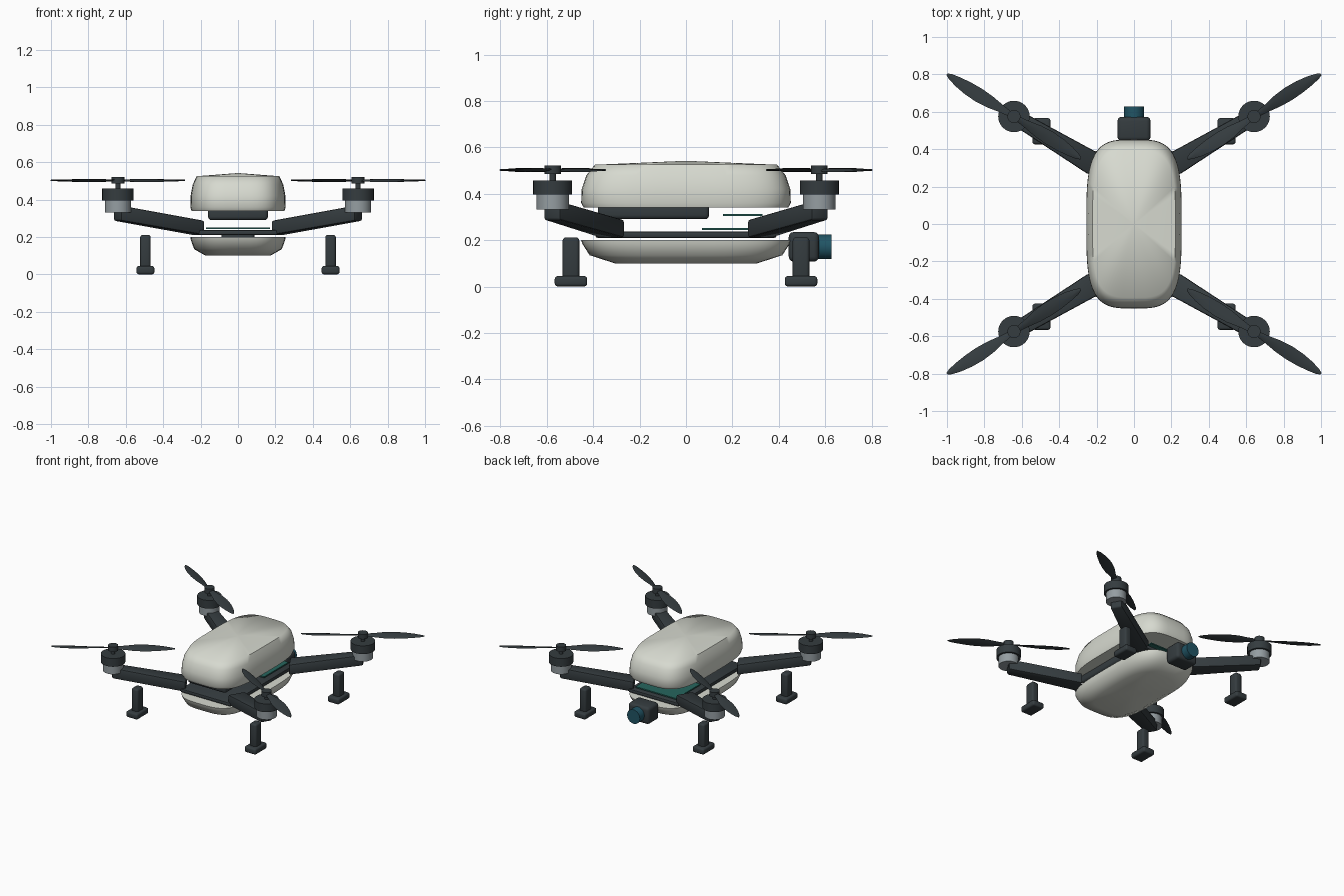
import bpy, bmesh
from math import pi, cos, sin, radians, copysign, atan2
from mathutils import Vector, Matrix

if "Cube" in bpy.data.objects:
    bpy.data.objects.remove(bpy.data.objects["Cube"])

def material(name, rgb):
    m = bpy.data.materials.new(name)
    m.diffuse_color = (*rgb, 1)
    m.use_nodes = True
    m.node_tree.nodes["Principled BSDF"].inputs["Base Color"].default_value = m.diffuse_color
    return m

SHELL = material("shell_white", (0.68, 0.70, 0.63))
DARK = material("dark_plastic", (0.035, 0.045, 0.05))
METAL = material("motor_metal", (0.30, 0.34, 0.36))
BOARD = material("board_teal", (0.02, 0.13, 0.11))
LENS = material("lens_blue", (0.015, 0.09, 0.13))

def finish(name, bm, mat, angle=40):
    bmesh.ops.recalc_face_normals(bm, faces=bm.faces)
    me = bpy.data.meshes.new(name)
    bm.to_mesh(me)
    bm.free()
    me.shade_smooth()
    me.set_sharp_from_angle(angle=radians(angle))
    me.materials.append(mat)
    ob = bpy.data.objects.new(name, me)
    bpy.context.collection.objects.link(ob)
    return ob

def bevel_all(bm, width, segs):
    bmesh.ops.bevel(bm, geom=bm.edges[:], offset=width, segments=segs,
                    affect='EDGES', profile=0.5)

def box(name, lo, hi, mat, bevel=0.0, segs=2):
    lo, hi = Vector(lo), Vector(hi)
    bm = bmesh.new()
    bmesh.ops.create_cube(bm, size=1)
    for v in bm.verts:
        v.co = (lo + hi) / 2 + v.co * (hi - lo)
    if bevel:
        bevel_all(bm, bevel, segs)
    return finish(name, bm, mat)

def cylinder(name, center, r, depth, mat, axis='Z'):
    bm = bmesh.new()
    m = Matrix.Translation(center)
    if axis == 'Y':
        m = m @ Matrix.Rotation(pi / 2, 4, 'X')
    bmesh.ops.create_cone(bm, cap_ends=True, segments=32, radius1=r, radius2=r,
                          depth=depth, matrix=m)
    return finish(name, bm, mat)

def loft(bm, rings, closed_ends=True):
    rows = [[bm.verts.new(p) for p in ring] for ring in rings]
    n = len(rows[0])
    for a, b in zip(rows, rows[1:]):
        for i in range(n):
            bm.faces.new((a[i], a[(i + 1) % n], b[(i + 1) % n], b[i]))
    if closed_ends:
        bm.faces.new(rows[0])
        bm.faces.new(rows[-1])
    return rows

# Superellipse shell: (scale, z) rings, closed with fans at both ends
def shell(name, profile, z_bottom, z_top, power=3.6, n=64):
    def ring(s, z):
        pts = []
        for i in range(n):
            c, d = cos(2 * pi * i / n), sin(2 * pi * i / n)
            pts.append((0.255 * s * copysign(abs(c) ** (2 / power), c),
                        0.452 * s * copysign(abs(d) ** (2 / power), d), z))
        return pts
    bm = bmesh.new()
    rows = loft(bm, [ring(*p) for p in profile], False)
    for row, z in ((rows[0], z_bottom), (rows[-1], z_top)):
        tip = bm.verts.new((0, 0, z))
        for i in range(n):
            bm.faces.new((row[i], row[(i + 1) % n], tip))
    return finish(name, bm, SHELL, 60)

shell("upper_shell", [(0.975, 0.34), (1, 0.36), (0.995, 0.42), (0.95, 0.48),
                      (0.87, 0.525)], 0.34, 0.542)
shell("lower_shell", [(0.68, 0.10), (0.92, 0.135), (0.99, 0.185), (1, 0.20)], 0.10, 0.20)

# Inner frame, battery and circuit boards
box("frame_plate", (-0.21, -0.39, 0.21), (0.21, 0.39, 0.237), DARK, 0.008)
box("battery", (-0.16, -0.38, 0.29), (0.16, 0.10, 0.36), DARK, 0.018, 3)
box("main_board", (-0.17, 0.07, 0.243), (0.17, 0.36, 0.252), BOARD)
box("upper_board", (-0.12, 0.16, 0.305), (0.12, 0.33, 0.313), BOARD)

# Camera
box("camera_body", (-0.088, 0.443, 0.107), (0.088, 0.573, 0.235), DARK, 0.022, 3)
cylinder("camera_lens", (0, 0.595, 0.171), 0.053, 0.065, LENS, 'Y')

# Tapered arm running outward and upward to the motor
def arm(name, sx, sy):
    a, b = Vector((0.21, 0.318, 0)), Vector((0.645, 0.578, 0))
    d = (b - a).normalized()
    side = Vector((-d.y, d.x, 0))
    rings = []
    for p, w, z0, z1 in ((a, 0.063, 0.21, 0.287), (b, 0.042, 0.287, 0.368)):
        ring = [p + side * s * w + Vector((0, 0, z))
                for s, z in ((-1, z0), (1, z0), (1, z1), (-1, z1))]
        rings.append([(q.x * sx, q.y * sy, q.z) for q in ring])
    bm = bmesh.new()
    loft(bm, rings)
    bevel_all(bm, 0.01, 2)
    finish(name, bm, DARK)

# Leaf blade: stations of (distance, half width, centre shift, twist tilt)
STATIONS = ((0.02, 0.014, 0, 0.30), (0.08, 0.021, 0.001, 0.30), (0.15, 0.033, 0.003, 0.27),
            (0.22, 0.038, 0.004, 0.22), (0.29, 0.035, 0.004, 0.17), (0.35, 0.027, 0.003, 0.13),
            (0.40, 0.016, 0.001, 0.09), (0.423, 0.005, 0, 0.05))

def propeller(name, x, y, z):
    bm = bmesh.new()
    base = atan2(0.226 * copysign(1, y), 0.358 * copysign(1, x))
    for turn in (0, pi):
        rot = Matrix.Translation((x, y, z)) @ Matrix.Rotation(base + turn, 4, 'Z')
        rings = []
        for t, w, shift, tilt in STATIONS:
            ring = []
            for u, h in ((-1, 0), (-0.4, 0.004), (0.4, 0.004), (1, 0), (0.4, -0.003), (-0.4, -0.003)):
                ring.append(rot @ Vector((t, shift + u * w, h + u * w * tilt)))
            rings.append(ring)
        loft(bm, rings)
    finish(name, bm, DARK, 50)

# Arms, motors, propellers and landing legs at the four corners
for sy, end in ((-1, "front"), (1, "rear")):
    for sx, lr in ((-1, "left"), (1, "right")):
        tag = f"{end}_{lr}"
        x, y = 0.642 * sx, 0.575 * sy
        arm(f"{tag}_arm", sx, sy)
        cylinder(f"{tag}_motor_base", (x, y, 0.366), 0.07, 0.068, METAL)
        cylinder(f"{tag}_motor_bell", (x, y, 0.427), 0.084, 0.062, DARK)
        cylinder(f"{tag}_motor_shaft", (x, y, 0.475), 0.014, 0.05, DARK)
        cylinder(f"{tag}_propeller_hub", (x, y, 0.503), 0.035, 0.036, DARK)
        propeller(f"{tag}_propeller", x, y, 0.502)
        lx, ly = 0.495 * sx, 0.496 * sy
        box(f"{tag}_leg", (lx - 0.028, ly - 0.036, 0.03), (lx + 0.028, ly + 0.036, 0.212), DARK, 0.014, 3)
        box(f"{tag}_foot", (lx - 0.048, ly - 0.07, 0.0), (lx + 0.048, ly + 0.07, 0.045), DARK, 0.013, 3)
